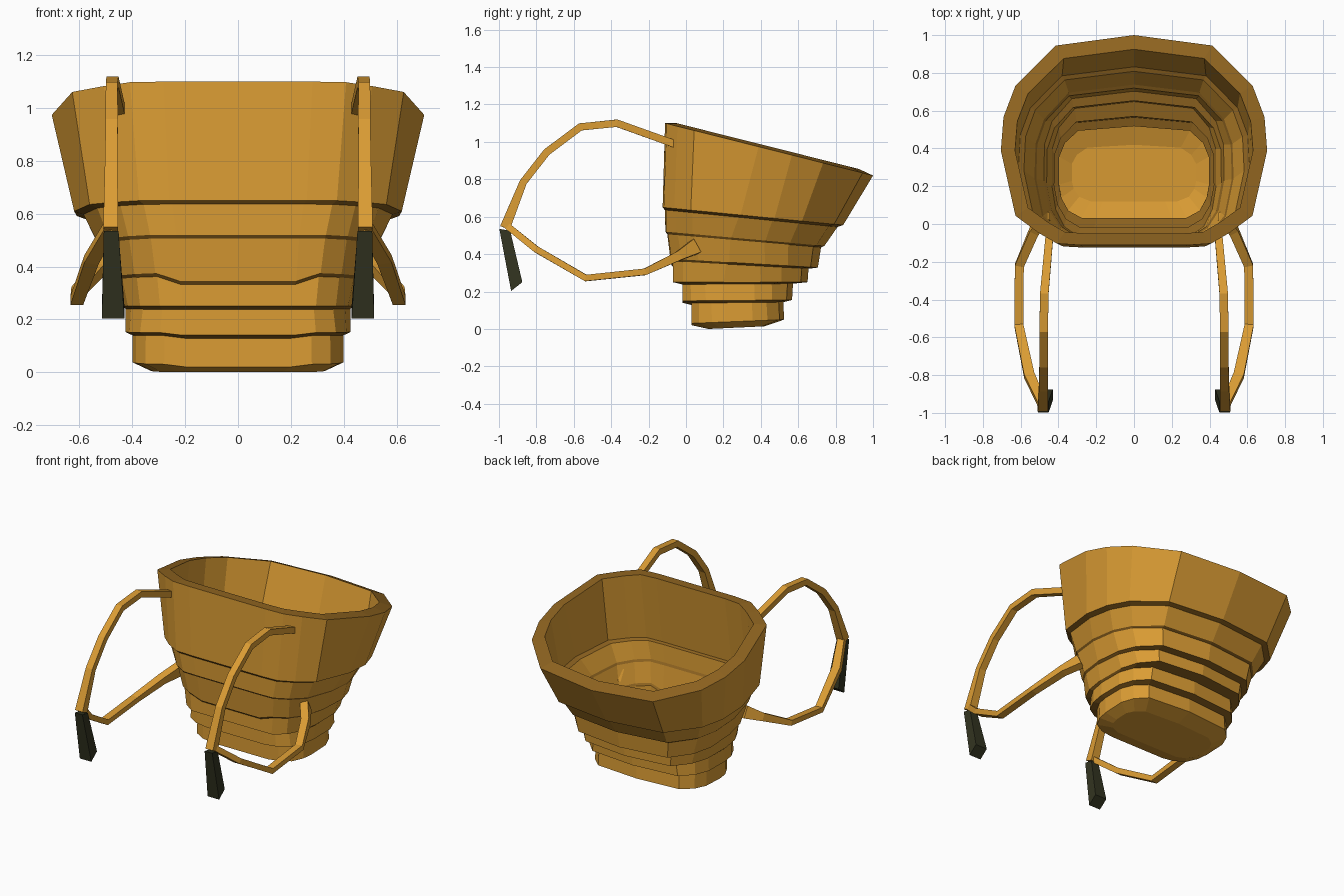
import bpy, bmesh
from mathutils import Vector

cube = bpy.data.objects.get("Cube")
if cube:
    bpy.data.objects.remove(cube, do_unlink=True)


def material(name, color):
    m = bpy.data.materials.new(name)
    m.use_nodes = True
    m.diffuse_color = color
    m.node_tree.nodes["Principled BSDF"].inputs["Base Color"].default_value = color
    return m


TAN = material("golden_tan", (0.71, 0.335, 0.034, 1))
BROWN = material("ledge_brown", (0.27, 0.125, 0.014, 1))
DARK = material("dark_olive", (0.033, 0.035, 0.015, 1))


def loft(name, rings, mats, cap_start=False, cap_end=False, accent=()):
    """Skin closed rings of equal point count; accent bands use the second material."""
    bm = bmesh.new()
    loops = [[bm.verts.new(p) for p in r] for r in rings]
    n = len(loops[0])
    for k, (a, b) in enumerate(zip(loops, loops[1:])):
        for i in range(n):
            j = (i + 1) % n
            face = bm.faces.new((a[i], b[i], b[j], a[j]))
            face.material_index = 1 if k in accent else 0
    if cap_start:
        bm.faces.new(loops[0])
    if cap_end:
        bm.faces.new(loops[-1][::-1])
    if cap_start and cap_end:
        bmesh.ops.recalc_face_normals(bm, faces=bm.faces)
    me = bpy.data.meshes.new(name)
    bm.to_mesh(me)
    bm.free()
    for m in mats:
        me.materials.append(m)
    ob = bpy.data.objects.new(name, me)
    bpy.context.collection.objects.link(ob)
    return ob


# Half outlines (side fraction, depth fraction) from front middle to back middle
RIM = [(.40, 0), (.58, .008), (.72, .06), (.89, .14), (1, .45),
       (.98, .61), (.89, .76), (.59, .95), (0, 1)]
FLOOR = [(.50, 0), (.70, 0), (.88, .08), (.97, .22), (1, .36),
         (1, .66), (.92, .82), (.75, .95), (0, 1)]


def ring(t, w, yf, yb, zf, zb, dip=0.0):
    """Tilted basket outline; t blends the rim outline into the floor outline."""
    half = []
    for k, (r, f) in enumerate(zip(RIM, FLOOR)):
        u = r[0] + (f[0] - r[0]) * t
        v = r[1] + (f[1] - r[1]) * t
        z = zf + (zb - zf) * v - (dip if k == 0 else 0)
        half.append((u * w, yf + (yb - yf) * v, z))
    return half + [(-x, y, z) for x, y, z in half[-2::-1]]


# Thick flared upper wall with a brown rim
bottom = ring(.2, .62, -.125, .84, .65, .555)
loft("basket_upper_wall", [
    ring(.2, .612, -.115, .832, .652, .557),
    ring(0, .63, -.05, .925, 1.10, .855),
    ring(0, .705, -.112, 1.0, 1.10, .82),
    bottom,
], [TAN, BROWN], accent=(1,))

# Stepped lower tiers with brown ledges, down to the chamfered base
tiers = loft("basket_lower_tiers", [
    bottom,
    ring(.25, .585, -.113, .81, .636, .545),
    ring(.4, .53, -.11, .74, .52, .444),
    ring(.45, .52, -.10, .722, .506, .436),
    ring(.6, .48, -.08, .705, .375, .328, .03),
    ring(.65, .465, -.07, .655, .362, .322, .03),
    ring(.8, .437, -.07, .65, .25, .25),
    ring(.8, .425, -.02, .572, .238, .242),
    ring(.95, .425, -.02, .567, .15, .155, .01),
    ring(.95, .40, .03, .520, .138, .143, .01),
    ring(1, .399, .03, .525, .03, .05, .01),
    ring(1, .33, .12, .42, .0, .014),
], [TAN, BROWN], cap_end=True, accent=(0, 2, 4, 6, 8))
shell = tiers.modifiers.new("thin_shell", "SOLIDIFY")
shell.thickness = .003
shell.offset = -1


def band(name, path, side):
    """Rectangular strap swept along (x, y, z, width, thickness) points."""
    pts = [Vector((p[0] * side, p[1], p[2])) for p in path]
    rings = []
    for i, p in enumerate(pts):
        before = (p - pts[i - 1]).normalized() if i else Vector()
        after = (pts[i + 1] - p).normalized() if i < len(pts) - 1 else Vector()
        tan = (before + after).normalized()
        across = Vector((1, 0, 0))
        across = (across - tan * across.dot(tan)).normalized()
        up = tan.cross(across)
        w, h = path[i][3] / 2, path[i][4] / 2
        rings.append([p + across * a * w + up * b * h
                      for a, b in ((-1, -1), (1, -1), (1, 1), (-1, 1))])
    return loft(name, rings, [TAN], True, True)


UPPER = [(.445, -.035, .98, .04, .04), (.475, -.37, 1.10, .045, .04),
         (.478, -.565, 1.08, .045, .04), (.478, -.745, .945, .046, .04),
         (.48, -.87, .785, .048, .04), (.482, -.968, .54, .056, .055)]
LOWER = [(.485, -.955, .55, .045, .035), (.555, -.80, .425, .055, .035),
         (.610, -.535, .272, .048, .035), (.607, -.22, .305, .048, .035),
         (.53, -.04, .39, .05, .05), (.465, .05, .44, .05, .08)]

# Pair of carrying straps with dark hanging ends
for side, label in ((1, "left"), (-1, "right")):
    band(label + "_upper_strap", UPPER, side)
    band(label + "_lower_strap", LOWER, side)
    tip = []
    for x0, x1, front, back in ((.452, .508, (-.998, .535), (-.94, .525)),
                                (.43, .515, (-.935, .203), (-.875, .25))):
        tip.append([(side * x0, *front), (side * x1, *front),
                    (side * x1, *back), (side * x0, *back)])
    loft(label + "_strap_end", tip, [DARK], True, True)
